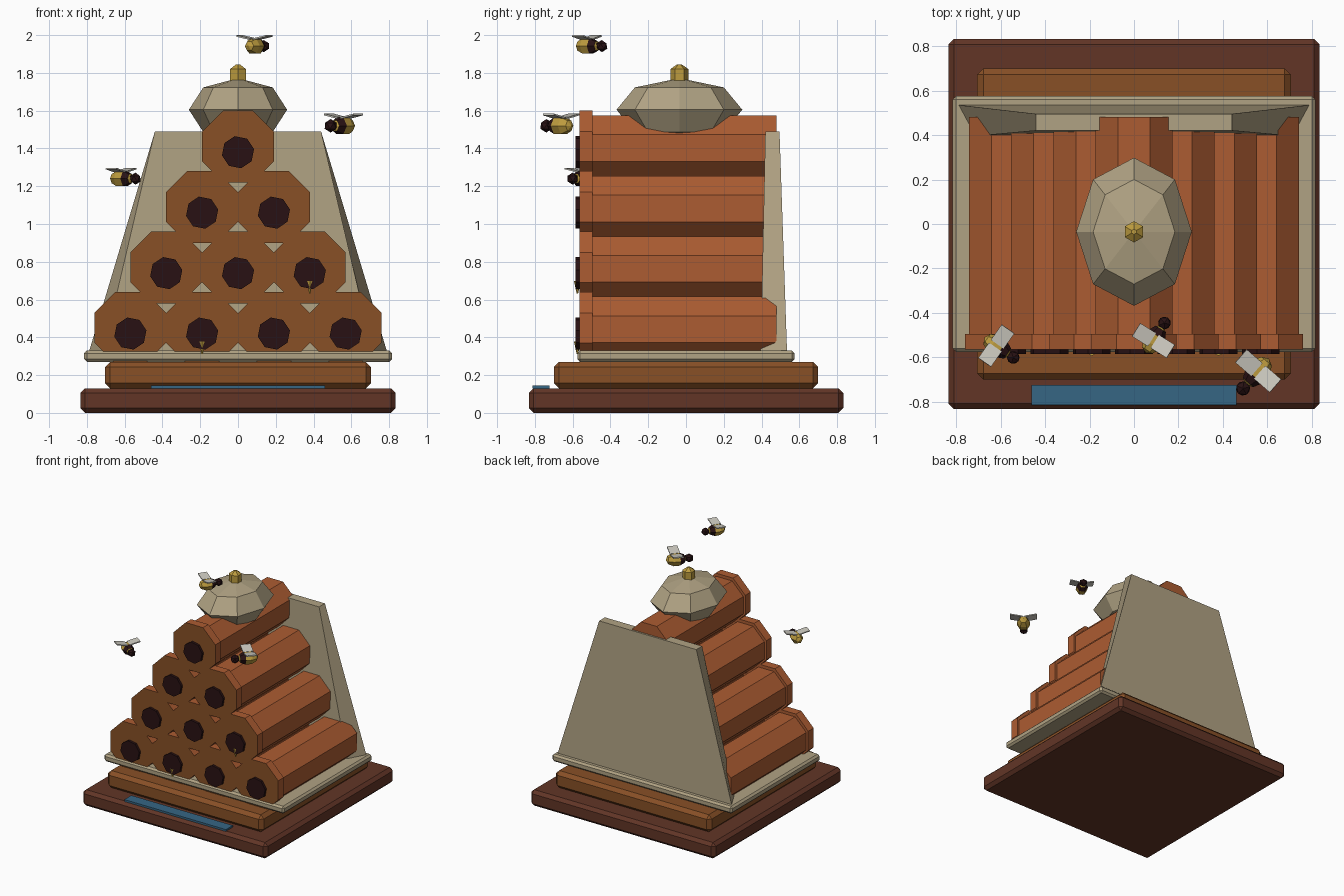
import bpy, bmesh, math
from mathutils import Matrix, Vector

if "Cube" in bpy.data.objects:
    bpy.data.objects.remove(bpy.data.objects["Cube"])


def srgb(r, g, b):
    lin = [c / 255 / 12.92 if c < 10 else ((c / 255 + 0.055) / 1.055) ** 2.4 for c in (r, g, b)]
    return (*lin, 1)


def material(name, *rgb):
    m = bpy.data.materials.new(name)
    m.diffuse_color = srgb(*rgb)
    m.use_nodes = True
    m.node_tree.nodes["Principled BSDF"].inputs["Base Color"].default_value = m.diffuse_color
    return m


DARK_WOOD = material("dark_wood", 98, 53, 38)
WOOD = material("wood", 136, 80, 38)
CLAY = material("terracotta", 172, 92, 50)
STONE = material("stone", 176, 162, 131)
BLUE = material("plaque_blue", 54, 102, 132)
GOLD = material("gold", 188, 155, 62)
BLACK = material("near_black", 40, 17, 19)
WING = material("wing_grey", 205, 202, 192)


def finish(name, bm, *mats):
    bmesh.ops.recalc_face_normals(bm, faces=bm.faces)
    mesh = bpy.data.meshes.new(name)
    bm.to_mesh(mesh)
    bm.free()
    ob = bpy.data.objects.new(name, mesh)
    for m in mats:
        mesh.materials.append(m)
    bpy.context.collection.objects.link(ob)
    return ob


def box(name, size, centre, mat, bevel=0.0):
    bm = bmesh.new()
    bmesh.ops.create_cube(bm, size=1, matrix=Matrix.Translation(centre) @ Matrix.Diagonal((*size, 1)))
    ob = finish(name, bm, mat)
    if bevel:
        mod = ob.modifiers.new("chamfer", 'BEVEL')
        mod.width, mod.segments = bevel, 1
    return ob


def prism_y(name, sides, flat_radius, y0, y1, x, z, mats, turn=0.5):
    """Polygonal prism lying along y."""
    r = flat_radius / math.cos(math.pi / sides)
    bm = bmesh.new()
    rings = []
    for y in (y0, y1):
        rings.append([bm.verts.new((x + r * math.cos((i + turn) * math.tau / sides), y,
                                    z + r * math.sin((i + turn) * math.tau / sides)))
                      for i in range(sides)])
    for ring in rings:
        bm.faces.new(ring)
    for i in range(sides):
        j = (i + 1) % sides
        bm.faces.new((rings[0][i], rings[0][j], rings[1][j], rings[1][i]))
    ob = finish(name, bm, *mats)
    if len(mats) > 1:                       # front end takes the second colour
        for p in ob.data.polygons:
            p.material_index = int(p.normal.y < -0.9)
    return ob


# stepped base
box("base_slab", (1.67, 1.665, 0.13), (0, 0, 0.065), DARK_WOOD, 0.025)
box("upper_slab", (1.41, 1.40, 0.14), (0, 0, 0.20), WOOD, 0.028)
box("tray", (1.63, 1.15, 0.06), (0, 0, 0.30), STONE, 0.015)
box("plaque", (0.92, 0.09, 0.016), (0, -0.768, 0.136), BLUE)

# tapered back wall
bm = bmesh.new()
levels = []
for z, front, back, yf, yb in ((0.32, 0.715, 0.79, 0.395, 0.535), (1.49, 0.44, 0.44, 0.42, 0.495)):
    levels.append([bm.verts.new(p) for p in ((-front, yf, z), (front, yf, z), (back, yb, z), (-back, yb, z))])
for lv in levels:
    bm.faces.new(lv)
for i in range(4):
    j = (i + 1) % 4
    bm.faces.new((levels[0][i], levels[0][j], levels[1][j], levels[1][i]))
finish("back_wall", bm, STONE)

# pyramid of clay tubes: barrel, collar, dark entrance
for row in range(4):
    count = 4 - row
    z = 0.45 + 0.32 * row
    for k in range(count):
        x = (k - (count - 1) / 2) * 0.38
        tag = f"{row + 1}_{k + 1}"
        prism_y("tube_" + tag, 8, 0.172, -0.50, 0.48, x, z - 0.032 + 0.0 + 0.005 + 0.02, [CLAY])
        prism_y("collar_" + tag, 8, 0.19, -0.565, -0.495, x, z, [CLAY, WOOD])
        prism_y("entrance_" + tag, 8, 0.08, -0.585, -0.56, x, z - 0.03, [BLACK], 0.25)

# honey drips below two entrances
for n, (x, z) in enumerate(((-0.19, 0.345), (0.38, 0.665))):
    bm = bmesh.new()
    bmesh.ops.create_cone(bm, cap_ends=True, segments=6, radius1=0.004, radius2=0.018, depth=0.065,
                          matrix=Matrix.Translation((x, -0.575, z)))
    finish(f"honey_drip_{n + 1}", bm, GOLD)

# faceted dome and finial
TOP_Y = -0.035
bm = bmesh.new()
bmesh.ops.create_uvsphere(bm, u_segments=8, v_segments=4, radius=1,
                          matrix=Matrix.Translation((0, TOP_Y, 1.605)) @ Matrix.Diagonal((0.26, 0.333, 0.167, 1)))
finish("dome", bm, STONE)
for name, r2, depth, z in (("finial", 0.048, 0.07, 1.785), ("finial_cap", 0.012, 0.025, 1.8325)):
    bm = bmesh.new()
    bmesh.ops.create_cone(bm, cap_ends=True, segments=6, radius1=0.048, radius2=r2, depth=depth,
                          matrix=Matrix.Translation((0, TOP_Y, z)))
    finish(name, bm, GOLD)


def bee(tag, pos, heading, s=1.0):
    """Bee built along +x, then turned to its heading."""
    place = Matrix.Translation(pos) @ Matrix.Rotation(math.radians(heading), 4, 'Z') @ Matrix.Scale(s, 4)
    bm = bmesh.new()
    lie = Matrix.Rotation(math.pi / 2, 4, 'Y')
    bmesh.ops.create_uvsphere(bm, u_segments=6, v_segments=5, radius=1,
                              matrix=Matrix.Diagonal((0.07, 0.047, 0.047, 1)) @ lie)
    for f in bm.faces:                      # dark band near the front
        f.material_index = int(0.025 < f.calc_center_median().x < 0.05)
    bm.transform(place)
    finish("bee_body_" + tag, bm, GOLD, BLACK)
    bm = bmesh.new()
    bmesh.ops.create_icosphere(bm, subdivisions=1, radius=0.032,
                               matrix=place @ Matrix.Translation((0.088, 0, 0)))
    finish("bee_head_" + tag, bm, BLACK)
    for side in (-1, 1):
        bm = bmesh.new()
        bmesh.ops.create_cube(bm, size=1, matrix=place @ Matrix.Translation((-0.005, side * 0.05, 0.045))
                              @ Matrix.Rotation(side * 0.2, 4, 'X') @ Matrix.Diagonal((0.07, 0.085, 0.008, 1)))
        finish(f"bee_wing_{tag}_{'left' if side > 0 else 'right'}", bm, WING)


bee("top", (0.09, -0.52, 1.942), 58)
bee("left", (-0.615, -0.55, 1.24), -35)
bee("right", (0.555, -0.665, 1.52), 229, 1.12)
